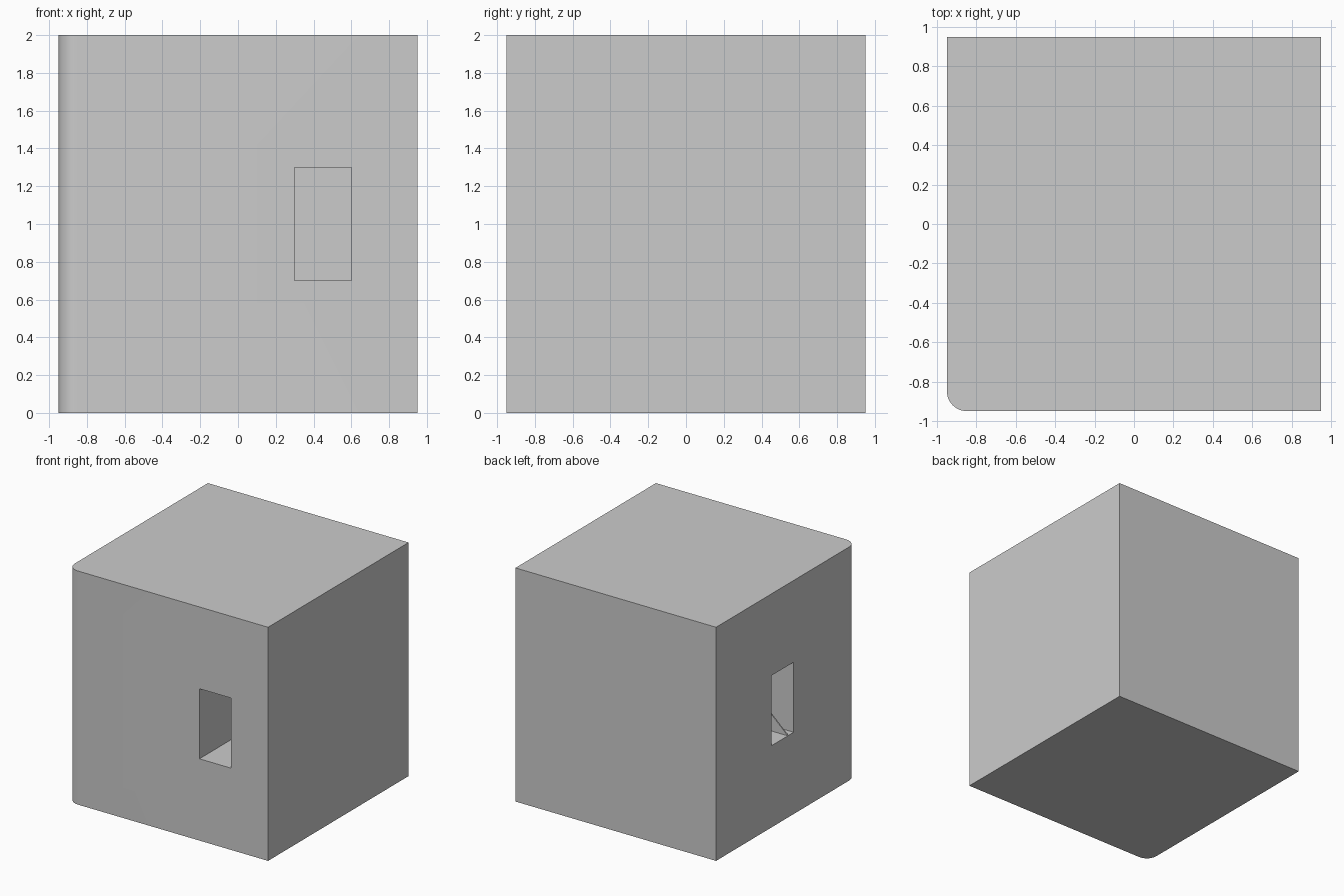
import bpy, bmesh

if "Cube" in bpy.data.objects:
    bpy.data.objects.remove(bpy.data.objects["Cube"])


def box(name, x, y, z):
    """Box object from (min, max) ranges."""
    bm = bmesh.new()
    bmesh.ops.create_cube(bm, size=1)
    for v in bm.verts:
        v.co = [r[0] + (c + 0.5) * (r[1] - r[0]) for r, c in zip((x, y, z), v.co)]
    me = bpy.data.meshes.new(name)
    bm.to_mesh(me)
    bm.free()
    ob = bpy.data.objects.new(name, me)
    bpy.context.collection.objects.link(ob)
    return ob


# Solid block with its front left upright edge rounded
block = box("block", (-.95, .95), (-.95, .95), (0, 2))
bm = bmesh.new()
bm.from_mesh(block.data)
edge = [e for e in bm.edges if all(v.co.x < 0 and v.co.y < 0 for v in e.verts)]
bmesh.ops.bevel(bm, geom=edge, offset=.1, segments=12, profile=.5, affect='EDGES')
bm.to_mesh(block.data)
bm.free()

# Angled passage: front window and left window meeting inside
cutters = [box("front_window_cutter", (.3, .6), (-1.1, .2), (.7, 1.3)),
           box("left_window_cutter", (-1.1, .45), (-.1, .2), (.7, 1.3))]
for cutter in cutters:
    cutter.hide_render = True
    cutter.hide_set(True)
    mod = block.modifiers.new(cutter.name, 'BOOLEAN')
    mod.operation = 'DIFFERENCE'
    mod.solver = 'EXACT'
    mod.object = cutter

bpy.context.view_layer.objects.active = block
block.select_set(True)
for cutter in cutters:
    bpy.ops.object.modifier_apply(modifier=cutter.name)
    bpy.data.objects.remove(cutter)
bpy.ops.object.shade_smooth_by_angle()

# Thin sloping fin on the floor of the left window
bm = bmesh.new()
face = bm.faces.new([bm.verts.new(p) for p in
                     ((-.95, -.02, .7), (-.3, -.02, 1.3), (-.3, -.02, .7))])
ext = bmesh.ops.extrude_face_region(bm, geom=[face])
for v in ext["geom"]:
    if isinstance(v, bmesh.types.BMVert):
        v.co.y -= .01
bmesh.ops.recalc_face_normals(bm, faces=bm.faces)
me = bpy.data.meshes.new("passage_fin")
bm.to_mesh(me)
bm.free()
bpy.context.collection.objects.link(bpy.data.objects.new("passage_fin", me))
